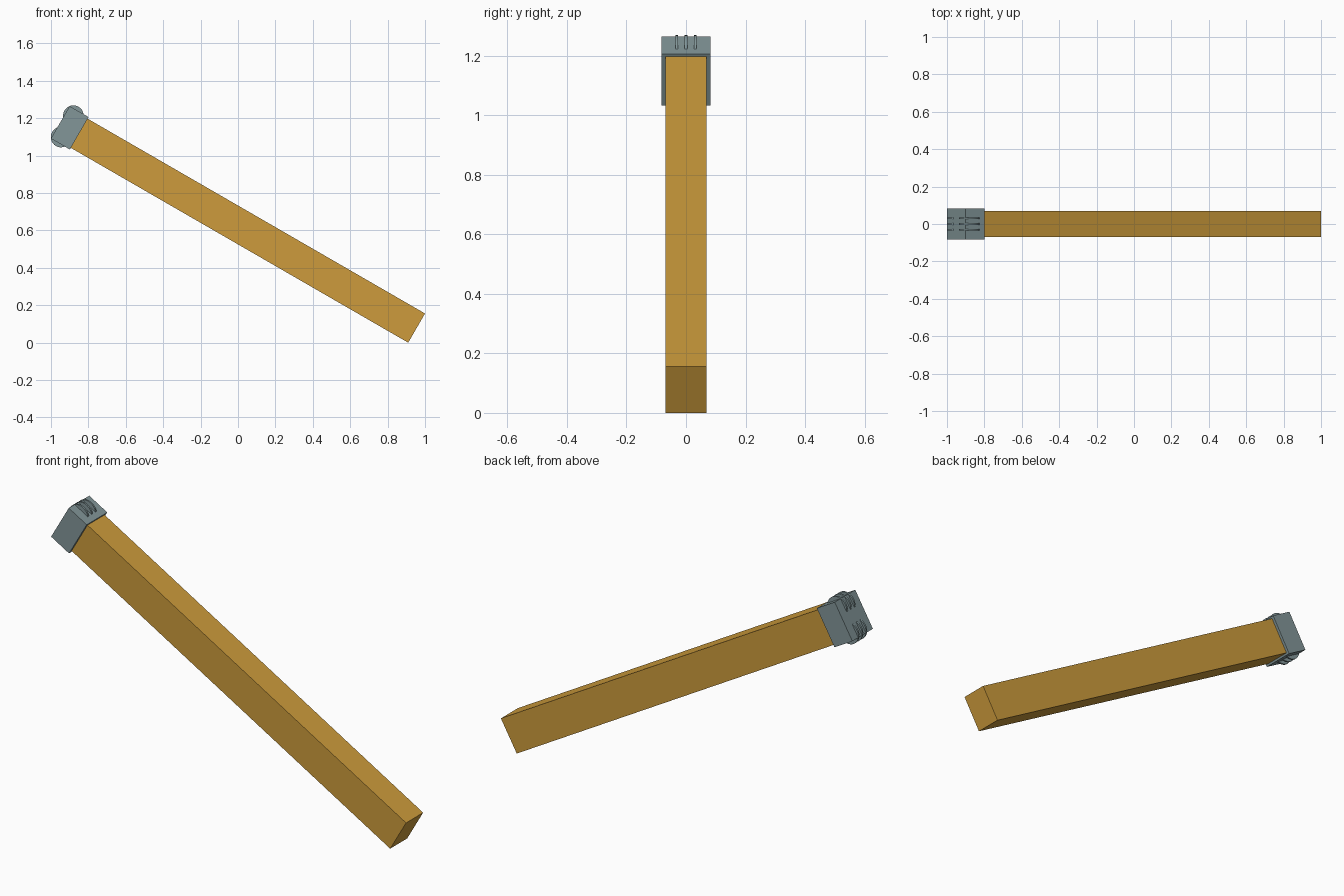
import bpy, bmesh, math
from mathutils import Matrix, Vector

if "Cube" in bpy.data.objects:
    bpy.data.objects.remove(bpy.data.objects["Cube"])

# Sloped frame: local x runs up the beam, local z is square to it
A = math.radians(30)
U = Vector((-math.cos(A), 0, math.sin(A)))
V = Vector((math.sin(A), 0, math.cos(A)))
FRAME = Matrix.Translation((0.955, 0, 0.078)) @ Matrix((U, V.cross(U), V)).transposed().to_4x4()


def material(name, rgb):
    m = bpy.data.materials.new(name)
    m.diffuse_color = (*rgb, 1)
    m.use_nodes = True
    m.node_tree.nodes["Principled BSDF"].inputs["Base Color"].default_value = m.diffuse_color
    return m


wood = material("golden wood", (0.61, 0.33, 0.045))
steel = material("blue grey steel", (0.225, 0.306, 0.318))


def finish(name, bm, mat):
    bmesh.ops.recalc_face_normals(bm, faces=bm.faces)
    me = bpy.data.meshes.new(name)
    bm.to_mesh(me)
    bm.free()
    me.materials.append(mat)
    ob = bpy.data.objects.new(name, me)
    ob.matrix_world = FRAME
    bpy.context.collection.objects.link(ob)
    return ob


def block(name, x0, x1, width, height, mat):
    bm = bmesh.new()
    bmesh.ops.create_cube(bm, size=1, matrix=Matrix.Translation(((x0 + x1) / 2, 0, 0))
                          @ Matrix.Diagonal((x1 - x0, width, height, 1)))
    return finish(name, bm, mat)


def disc(name, x, y, z, radius, thick, mat):
    bm = bmesh.new()
    bmesh.ops.create_cone(bm, cap_ends=True, segments=32, radius1=radius, radius2=radius,
                          depth=thick, matrix=Matrix.Translation((x, y, z))
                          @ Matrix.Rotation(math.pi / 2, 4, 'X'))
    for f in bm.faces:
        f.smooth = len(f.verts) == 4
    for e in bm.edges:
        e.smooth = all(len(f.verts) == 4 for f in e.link_faces)
    return finish(name, bm, mat)


# Wooden beam and the metal cap on its upper end
block("beam", 0, 2.14, 0.138, 0.18, wood)
block("end_cap", 2.083, 2.2, 0.166, 0.2, steel)

# Two rows of three thin discs poking out of the cap edges
for row, z in (("upper", 0.066), ("lower", -0.066)):
    for i, y in enumerate((-0.031, 0, 0.031)):
        disc(f"{row}_disc_{i + 1}", 2.157, y, z, 0.055, 0.009, steel)
